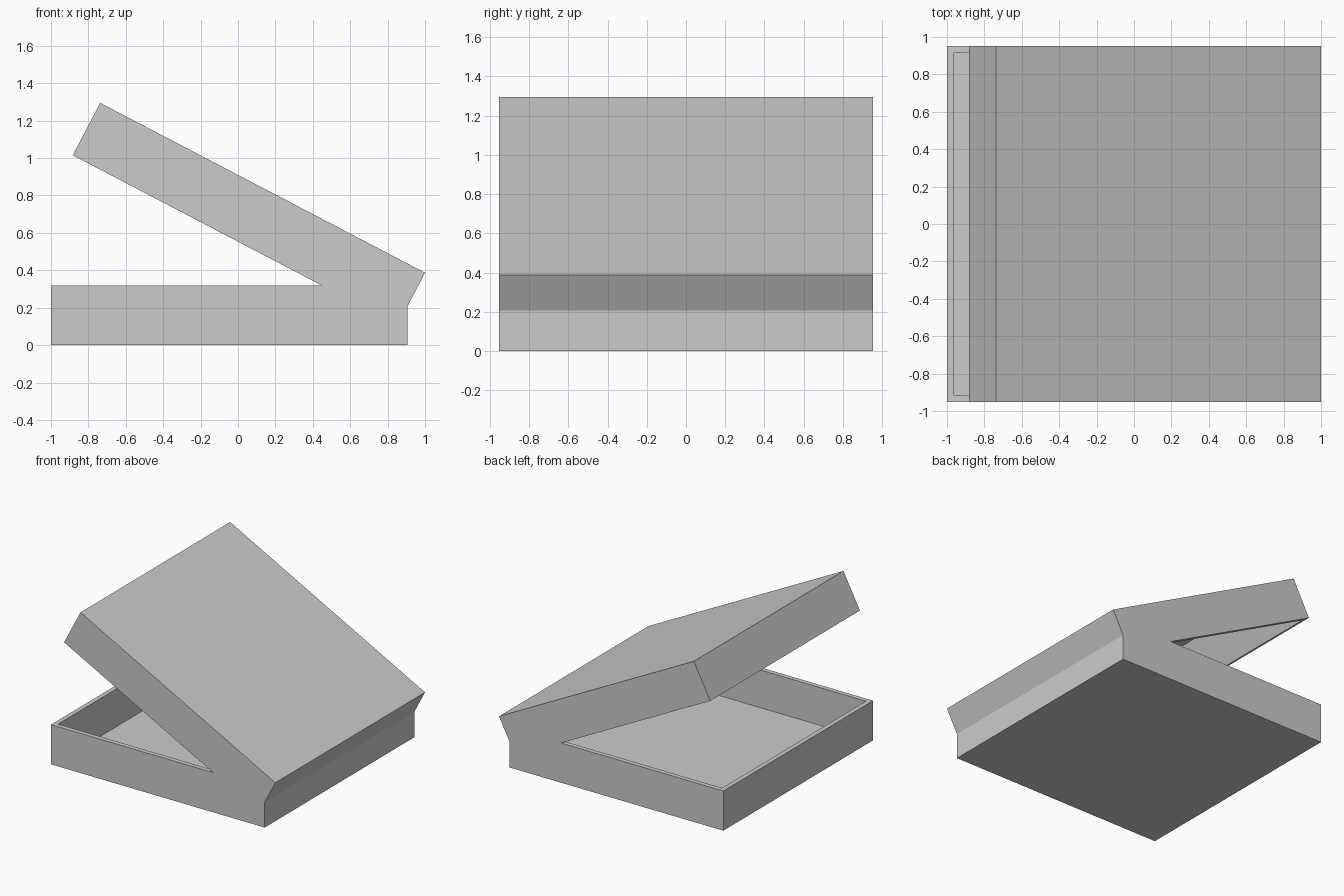
import bpy
import bmesh
from math import atan2
from mathutils import Matrix, Vector

cube = bpy.data.objects.get("Cube")
if cube:
    bpy.data.objects.remove(cube, do_unlink=True)

WIDTH = 1.906    # along y
WALL = 0.053
PANEL = 0.016    # thin floor and roof

grey = bpy.data.materials.new("light grey")
grey.use_nodes = True
colour = (0.6, 0.6, 0.6, 1)
grey.diffuse_color = colour
grey.node_tree.nodes["Principled BSDF"].inputs["Base Color"].default_value = colour


def tray(name, length, height):
    """Open-topped box with one lower corner edge on the y axis."""
    bm = bmesh.new()
    bmesh.ops.create_cube(bm, size=1)
    bmesh.ops.scale(bm, vec=(length, WIDTH, height), verts=bm.verts)
    bmesh.ops.translate(bm, vec=(length / 2, 0, height / 2), verts=bm.verts)
    bm.normal_update()
    top = max(bm.faces, key=lambda f: f.normal.z)
    # Inset the rim, then push the opening down to the thin panel
    bmesh.ops.inset_region(bm, faces=[top], thickness=WALL)
    opening = bmesh.ops.extrude_discrete_faces(bm, faces=[top])["faces"][0]
    bmesh.ops.translate(bm, vec=(0, 0, PANEL - height), verts=opening.verts)
    bmesh.ops.recalc_face_normals(bm, faces=bm.faces)
    mesh = bpy.data.meshes.new(name)
    bm.to_mesh(mesh)
    bm.free()
    mesh.materials.append(grey)
    obj = bpy.data.objects.new(name, mesh)
    bpy.context.collection.objects.link(obj)
    return obj


# Base tray
base = tray("box_base", 1.905, 0.32)
base.location.x = -1

# Lid: the same tray turned over and tilted open about its hinge end
hinge_top = Vector((1.0, 0, 0.387))
open_top = Vector((-0.737, 0, 1.295))
run = open_top - hinge_top
lid = tray("box_lid", run.length, 0.316)
tilt = Matrix.Rotation(-atan2(run.z, run.x), 4, 'Y')
lid.matrix_world = Matrix.Translation(hinge_top) @ tilt
